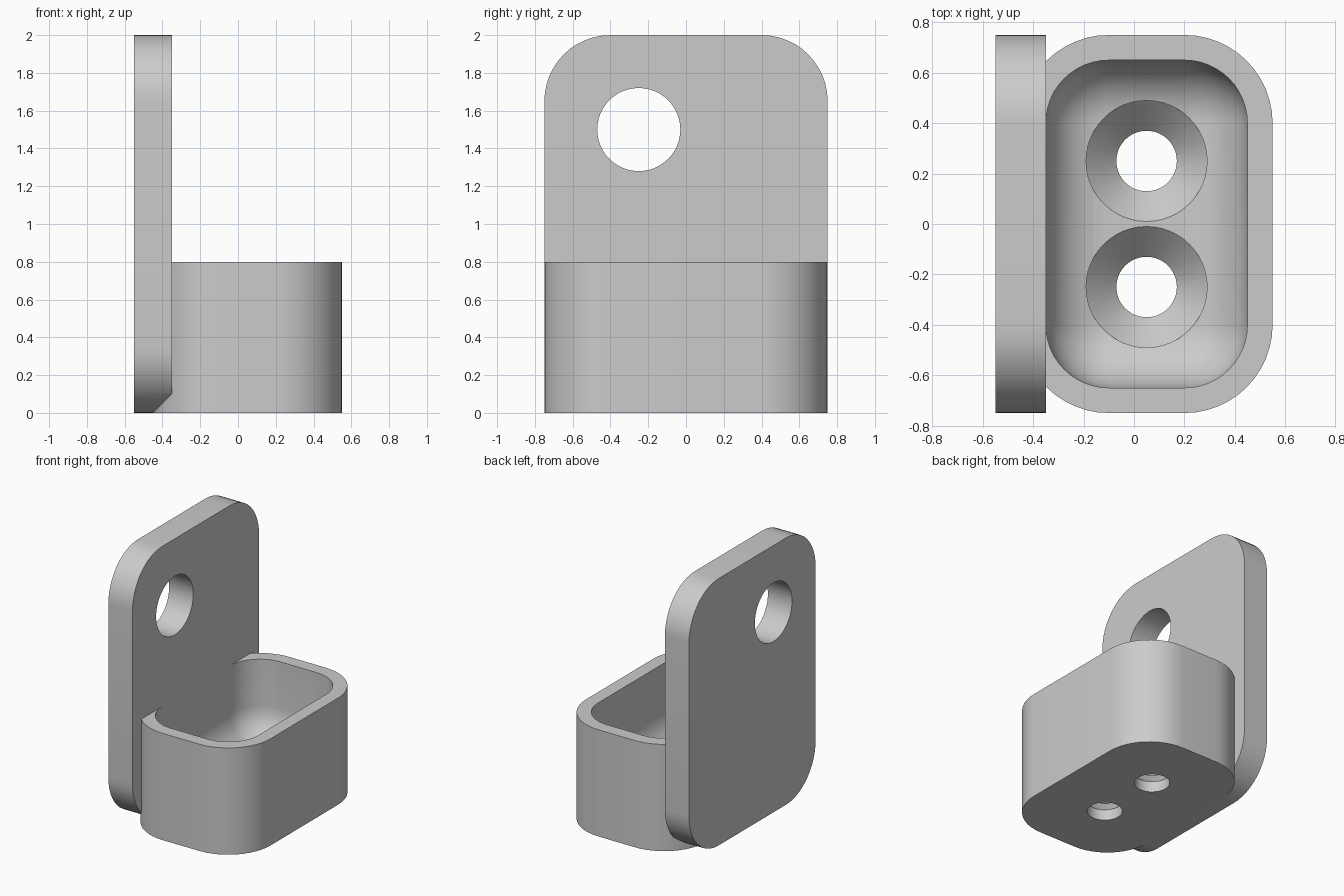
import bpy, bmesh, math
from mathutils import Vector

if "Cube" in bpy.data.objects:
    bpy.data.objects.remove(bpy.data.objects["Cube"], do_unlink=True)

gray = bpy.data.materials.new("light gray")
gray.use_nodes = True
gray.diffuse_color = (0.6, 0.6, 0.6, 1)
gray.node_tree.nodes["Principled BSDF"].inputs["Base Color"].default_value = (0.6, 0.6, 0.6, 1)


def outline(hu, hv, r, steps=12):
    """Rounded rectangle with half sizes hu, hv; a circle when hu = hv = r."""
    points = []
    for corner, (su, sv) in enumerate([(1, 1), (-1, 1), (-1, -1), (1, -1)]):
        for i in range(steps + 1):
            a = (corner + i / steps) * math.pi / 2
            points.append((su * (hu - r) + r * math.cos(a), sv * (hv - r) + r * math.sin(a)))
    return points


def loft(name, rings):
    """Closed solid through rings of equal point count."""
    bm = bmesh.new()
    loops = [[bm.verts.new(p) for p in ring] for ring in rings]
    for low, high in zip(loops, loops[1:]):
        for i in range(len(low)):
            j = (i + 1) % len(low)
            bm.faces.new((low[i], low[j], high[j], high[i]))
    bm.faces.new(loops[0][::-1])
    bm.faces.new(loops[-1])
    bmesh.ops.remove_doubles(bm, verts=bm.verts, dist=1e-5)
    bmesh.ops.recalc_face_normals(bm, faces=bm.faces)
    mesh = bpy.data.meshes.new(name)
    bm.to_mesh(mesh)
    bm.free()
    mesh.materials.append(gray)
    obj = bpy.data.objects.new(name, mesh)
    bpy.context.collection.objects.link(obj)
    return obj


def upright(shape, z, x=0.05, y=0):
    return [Vector((x + u, y + v, z)) for u, v in shape]


def sideways(shape, x, y, z):
    return [Vector((x, y + u, z + v)) for u, v in shape]


def combine(target, tool, operation):
    mod = target.modifiers.new(operation.lower(), "BOOLEAN")
    mod.operation, mod.solver, mod.object = operation, "EXACT", tool
    bpy.ops.object.select_all(action="DESELECT")
    bpy.context.view_layer.objects.active = target
    target.select_set(True)
    bpy.ops.object.modifier_apply(modifier=mod.name)
    bpy.data.objects.remove(tool, do_unlink=True)


# Cup with a bowl-shaped floor
cup = loft("cup", [upright(outline(0.5, 0.75, 0.35), z) for z in (0, 0.8)])
fillet = 0.25
rings = [upright(outline(0.4, 0.65, fillet), 0.9)]
for i in range(13):
    a = i / 12 * math.pi / 2
    inset = fillet * (1 - math.cos(a))
    rings.append(upright(outline(0.4 - inset, 0.65 - inset, fillet - inset),
                         0.2 + fillet * (1 - math.sin(a))))
combine(cup, loft("cavity_cutter", rings), "DIFFERENCE")

# Countersunk screw holes in the floor
for y in (-0.25, 0.25):
    profile = [(0.12, -0.1), (0.12, 0.08), (0.24, 0.2), (0.24, 0.4)]
    cutter = loft("screw_hole_cutter", [upright(outline(r, r, r), z, y=y) for r, z in profile])
    combine(cup, cutter, "DIFFERENCE")

# Back plate with a round hole
plate = loft("mounting_plate", [sideways(outline(0.75, 1, 0.35), x, 0, 1) for x in (-0.55, -0.35)])
hole = outline(0.22, 0.22, 0.22)
combine(plate, loft("plate_hole_cutter", [sideways(hole, x, -0.25, 1.5) for x in (-0.7, -0.2)]),
        "DIFFERENCE")

# Join into one solid bracket
combine(plate, cup, "UNION")
plate.name = "wall_bracket"
bpy.ops.object.shade_smooth_by_angle(angle=math.radians(30))
